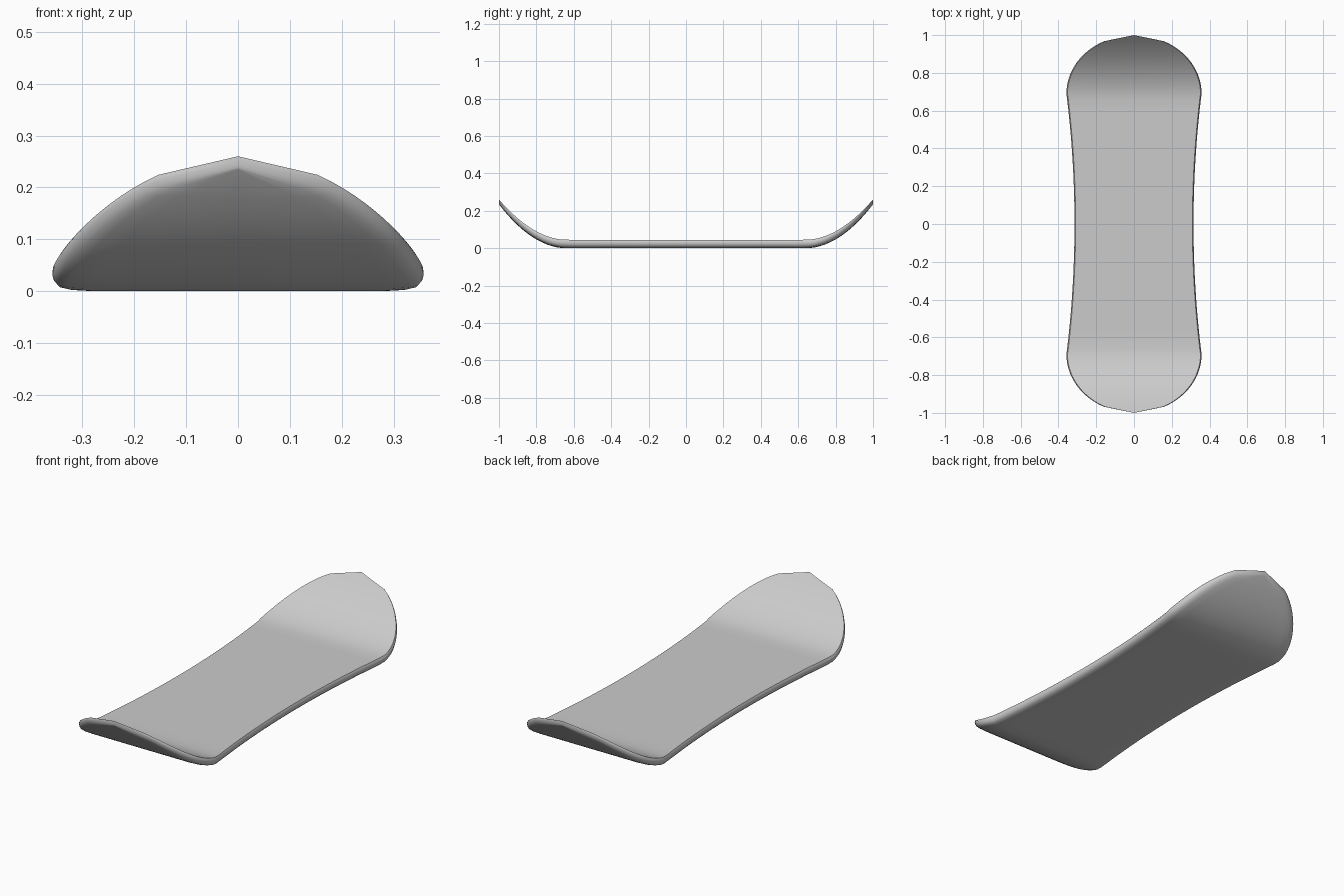
import bpy, bmesh, math

if "Cube" in bpy.data.objects:
    bpy.data.objects.remove(bpy.data.objects["Cube"])

grey = bpy.data.materials.new("light_grey")
grey.diffuse_color = (0.6, 0.6, 0.6, 1)
grey.use_nodes = True
grey.node_tree.nodes["Principled BSDF"].inputs["Base Color"].default_value = grey.diffuse_color

# Half outline: (distance from centre, half width) from waist to tip
rows = [(0.66 * i / 12, 0.315 + 0.039 * (i / 12) ** 2) for i in range(13)]
for i in range(15):
    a = math.radians(63.5) * i / 14
    rows.append((0.69 + 0.31 * math.sin(a), 0.358 * math.cos(a)))
rows.append((1.0, 0.0))
rows = [(-y, w) for y, w in reversed(rows[1:])] + rows


def section(y, w):
    """Closed cross-section with a sharp top edge and rounded lower edge."""
    f = max(0.0, (abs(y) - 0.64) / 0.36)
    top = 0.045 + 0.215 * f ** 1.92
    thick = 0.045 - 0.02 * f ** 3
    half = [(max(w - i, 0.0), top - thick * d) for i, d in
            [(0.006, 0), (0.001, 0.18), (0, 0.4), (0.003, 0.65), (0.011, 0.85),
             (0.03, 0.95), (0.07, 1)]]
    right = [(0, top)] + half + [(0, top - thick)]
    left = [(-x, z) for x, z in reversed(half)]
    return [(x, y, z) for x, z in right + left]


# Board: loft the cross-sections from tip to tip
bm = bmesh.new()
rings = [[bm.verts.new(p) for p in section(y, w)] for y, w in rows]
n = len(rings[0])
for a, b in zip(rings, rings[1:]):
    for i in range(n):
        j = (i + 1) % n
        bm.faces.new((a[i], a[j], b[j], b[i]))
bmesh.ops.remove_doubles(bm, verts=bm.verts, dist=0.0003)
bmesh.ops.recalc_face_normals(bm, faces=bm.faces)
mesh = bpy.data.meshes.new("board")
bm.to_mesh(mesh)
bm.free()
mesh.materials.append(grey)
board = bpy.data.objects.new("board", mesh)
bpy.context.collection.objects.link(board)
bpy.context.view_layer.objects.active = board
board.select_set(True)
bpy.ops.object.shade_smooth_by_angle(angle=math.radians(40))
